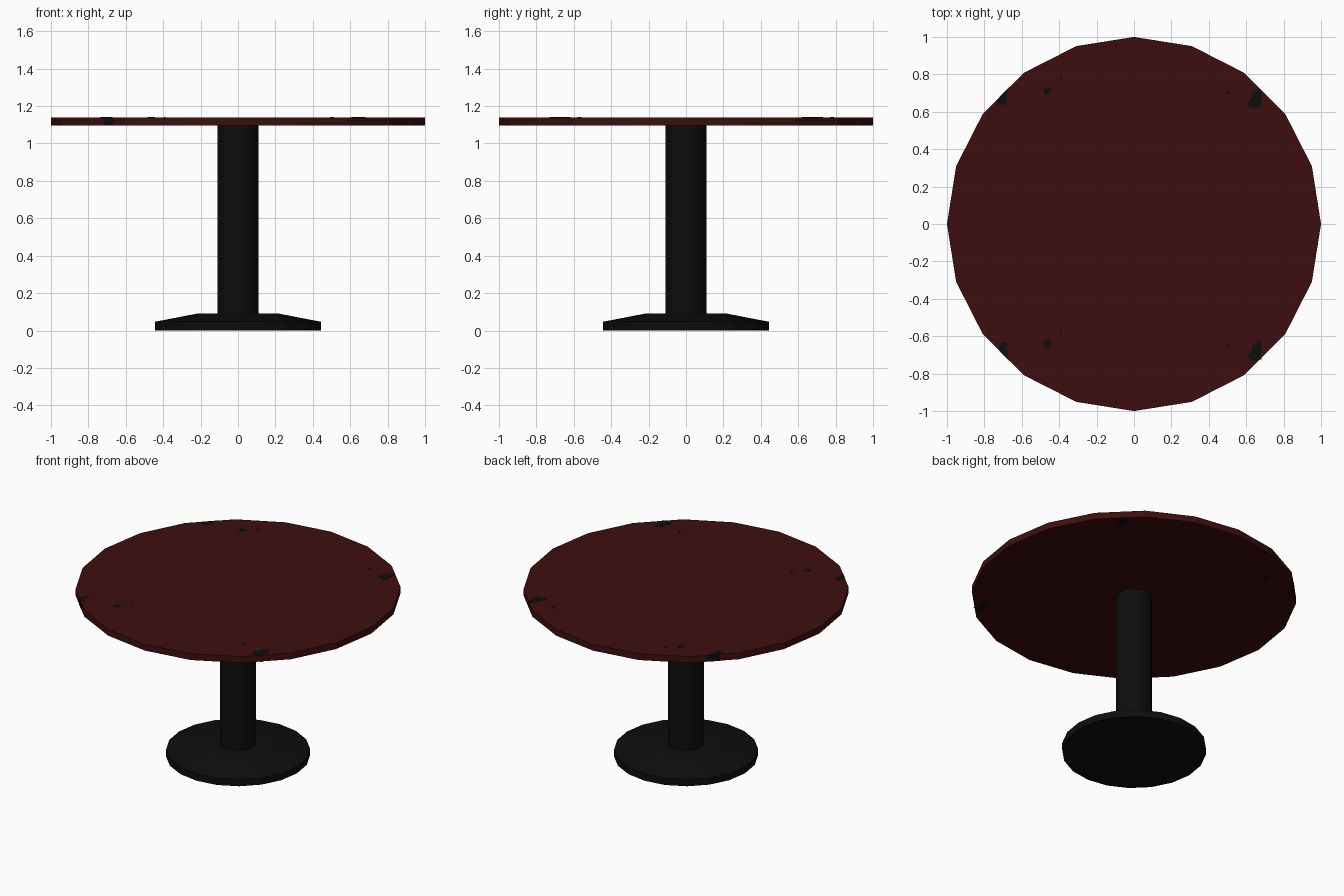
import bpy, bmesh, math

if "Cube" in bpy.data.objects:
    bpy.data.objects.remove(bpy.data.objects["Cube"])


def material(name, rgb):
    m = bpy.data.materials.new(name)
    m.diffuse_color = (*rgb, 1)
    m.use_nodes = True
    m.node_tree.nodes["Principled BSDF"].inputs["Base Color"].default_value = m.diffuse_color
    return m


RED = material("dark red wood", (0.048, 0.0045, 0.0045))
BLACK = material("black metal", (0.0042, 0.0042, 0.0042))
SIDES = 20


def make(name, bm, mat):
    bmesh.ops.recalc_face_normals(bm, faces=bm.faces)
    me = bpy.data.meshes.new(name)
    bm.to_mesh(me)
    bm.free()
    me.materials.append(mat)
    ob = bpy.data.objects.new(name, me)
    bpy.context.collection.objects.link(ob)
    return ob


def lathe(name, profile, mat):
    """Closed solid from (radius, z) rings, with flat caps."""
    bm = bmesh.new()
    rings = [[bm.verts.new((r * math.cos(2 * math.pi * i / SIDES),
                            r * math.sin(2 * math.pi * i / SIDES), z))
              for i in range(SIDES)] for r, z in profile]
    for a, b in zip(rings, rings[1:]):
        for i in range(SIDES):
            j = (i + 1) % SIDES
            bm.faces.new((a[i], a[j], b[j], b[i]))
    bm.faces.new(rings[0][::-1])
    bm.faces.new(rings[-1])
    return make(name, bm, mat)


def prism(bm, pts, z0, z1):
    lo = [bm.verts.new((x, y, z0)) for x, y in pts]
    hi = [bm.verts.new((x, y, z1)) for x, y in pts]
    bm.faces.new(lo[::-1])
    bm.faces.new(hi)
    for i in range(len(pts)):
        j = (i + 1) % len(pts)
        bm.faces.new((lo[i], lo[j], hi[j], hi[i]))


# Main parts
TOP0, TOP1 = 1.097, 1.14
lathe("base", [(0.443, 0), (0.443, 0.047), (0.22, 0.09)], BLACK)
lathe("column", [(0.11, 0.085), (0.11, 1.10)], BLACK)
lathe("tabletop", [(1, TOP0), (1, TOP1)], RED)

# Worn spots: the same wear pattern repeats with a 1.35 shift in x and y
big = [(0.608, 0.645), (0.615, 0.625), (0.65, 0.62), (0.683, 0.627), (0.677, 0.66),
       (0.682, 0.71), (0.665, 0.73), (0.652, 0.70), (0.638, 0.712), (0.632, 0.68)]
clipped = [(-0.735, 0.66), (-0.728, 0.645), (-0.70, 0.637), (-0.678, 0.64),
           (-0.682, 0.665), (-0.674, 0.71), (-0.682, 0.713)]
medium = [(-0.483, 0.72), (-0.478, 0.69), (-0.455, 0.69), (-0.443, 0.705),
          (-0.445, 0.73), (-0.47, 0.732)]
small = [(0.492, 0.70), (0.50, 0.69), (0.514, 0.697), (0.51, 0.71), (0.496, 0.71)]
tiny = [(-0.396, 0.77), (-0.388, 0.77), (-0.388, 0.79), (-0.396, 0.79)]
clipped_front = [(-0.715, -0.68), (-0.728, -0.667), (-0.70, -0.632), (-0.677, -0.63),
                 (-0.682, -0.66), (-0.672, -0.69), (-0.68, -0.715)]

shift = lambda pts: [(x, y - 1.35) for x, y in pts]
spots = [clipped, clipped_front]
for s in (big, medium, small, tiny):
    spots += [s, shift(s)]
bm = bmesh.new()
for s in spots:
    prism(bm, s, TOP1 - 0.001, TOP1 + 0.0015)
    prism(bm, s, TOP0 - 0.0015, TOP0 + 0.001)

# Worn strips on the rim at the two left corners
E, T = 1.3968, 0.002   # rim facet is the line |x| + |y| = E
for sy in (1, -1):
    pts = [(x, sy * (E + x + d)) for x, d in
           ((-0.72, -T), (-0.665, -T), (-0.665, T), (-0.72, T))]
    prism(bm, pts, TOP0, TOP1)
make("worn_spots", bm, BLACK)
